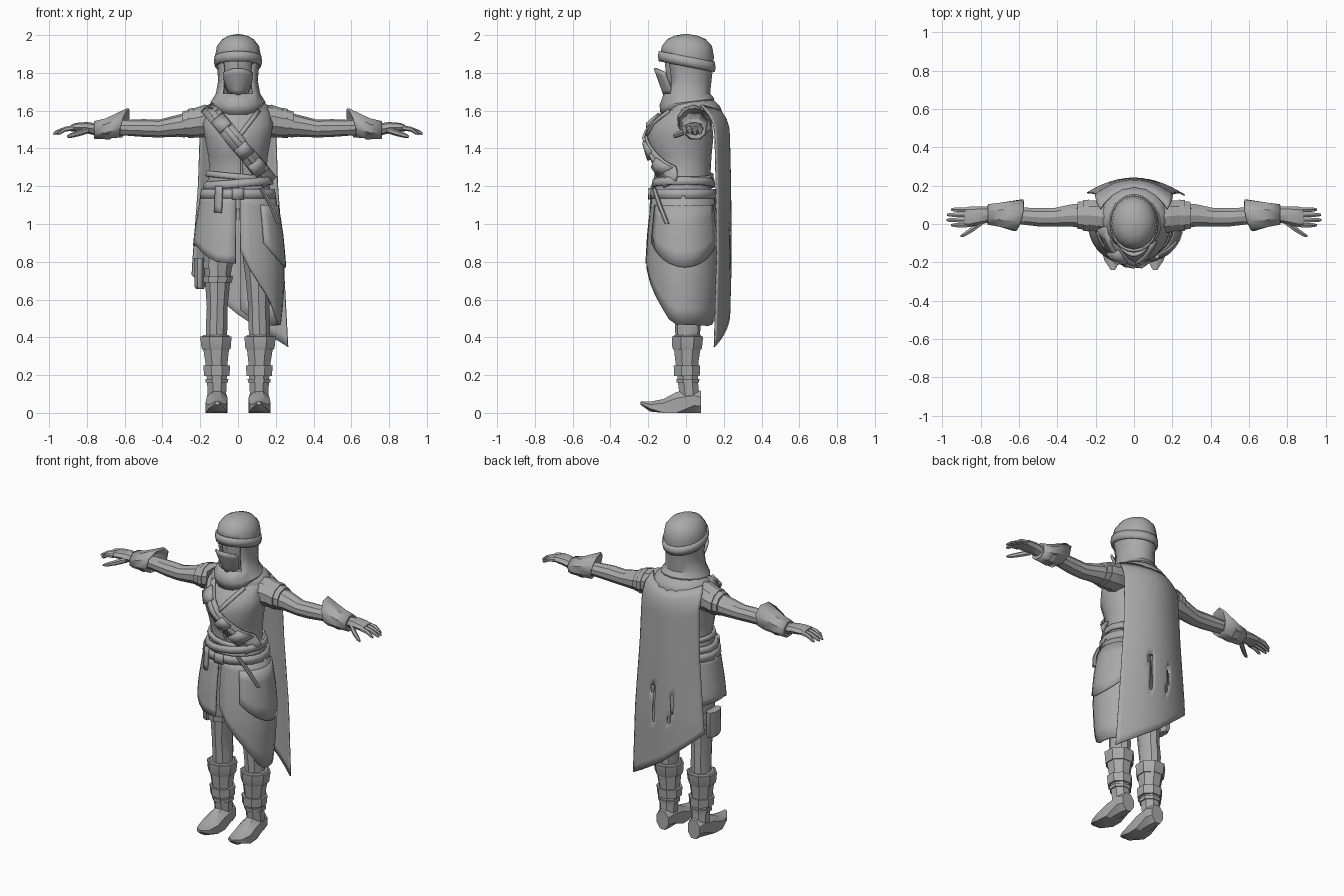
import bpy, bmesh, math

GREY = bpy.data.materials.new("cloth_grey")
GREY.diffuse_color = (0.40, 0.40, 0.40, 1)


def finish(name, bm, thick=0, mirror=False, angle=32):
    bmesh.ops.recalc_face_normals(bm, faces=bm.faces)
    me = bpy.data.meshes.new(name)
    bm.to_mesh(me)
    bm.free()
    me.materials.append(GREY)
    ob = bpy.data.objects.new(name, me)
    bpy.context.collection.objects.link(ob)
    if thick:
        m = ob.modifiers.new("thickness", "SOLIDIFY")
        m.thickness, m.offset = thick, 0
    if mirror:
        ob.modifiers.new("mirror", "MIRROR").use_mirror_merge = False
    bpy.ops.object.select_all(action="DESELECT")
    bpy.context.view_layer.objects.active = ob
    ob.select_set(True)
    bpy.ops.object.shade_smooth_by_angle(angle=math.radians(angle))
    return ob


def loft(name, rings, n=10, axis="z", fn=None, caps=True, cut=None, turn=0.0, **kw):
    """Rings of (position, centre a, centre b, radius a, radius b) along an axis."""
    bm = bmesh.new()
    rows = []
    for i, (p, a, b, ra, rb) in enumerate(rings):
        row = []
        for k in range(n):
            t = 2 * math.pi * (k + turn) / n - math.pi / 2
            u, v = a + ra * math.cos(t), b + rb * math.sin(t)
            co = {"x": (p, u, v), "y": (u, p, v), "z": (u, v, p)}[axis]
            row.append(bm.verts.new(fn(i, *co) if fn else co))
        rows.append(row)
    for r, s in zip(rows, rows[1:]):
        for k in range(n):
            bm.faces.new((r[k], r[(k + 1) % n], s[(k + 1) % n], s[k]))
    if caps:
        bm.faces.new(rows[0])
        bm.faces.new(rows[-1])
    if cut:
        gone = [f for f in bm.faces if cut(f.calc_center_median())]
        bmesh.ops.delete(bm, geom=gone, context="FACES")
    return finish(name, bm, **kw)


def sheet(name, fn, nu, nv, thick=0.012, cut=None, **kw):
    """Curved cloth panel: fn(u, v) gives a point for u, v in 0..1."""
    bm = bmesh.new()
    g = [[bm.verts.new(fn(i / nu, j / nv)) for i in range(nu + 1)] for j in range(nv + 1)]
    for j in range(nv):
        for i in range(nu):
            bm.faces.new((g[j][i], g[j][i + 1], g[j + 1][i + 1], g[j + 1][i]))
    if cut:
        gone = [f for f in bm.faces if cut(f.calc_center_median())]
        bmesh.ops.delete(bm, geom=gone, context="FACES")
    return finish(name, bm, thick=thick, **kw)


def lerp(table, x):
    """Piecewise linear lookup in rows sorted by their first value."""
    if x <= table[0][0]:
        return table[0][1:]
    for a, b in zip(table, table[1:]):
        if x <= b[0]:
            t = (x - a[0]) / (b[0] - a[0])
            return [p + (q - p) * t for p, q in zip(a[1:], b[1:])]
    return table[-1][1:]


# Torso: height, centre y, half width, half depth
TORSO = [(1.08, -.015, .185, .155), (1.2, -.015, .172, .15), (1.27, -.01, .152, .14),
         (1.36, -.02, .16, .155), (1.46, -.03, .178, .175), (1.53, -.02, .188, .158),
         (1.6, .015, .175, .125), (1.64, .02, .11, .09)]
loft("torso", [(z, 0, c, a, b) for z, c, a, b in TORSO], 18)


def chest(x, z, off=0.012):
    c, a, b = lerp(TORSO, z)
    return (x, c - off - b * math.sqrt(max(0.04, 1 - (x / a) ** 2)), z)


# Chest strap with its pouches, coat seam and lapels
def band(name, p, q, width, off, nu=10, thick=0.014):
    dx, dz = q[0] - p[0], q[1] - p[1]
    ln = math.hypot(dx, dz)

    def f(u, v):
        w = (v - .5) * width
        return chest(p[0] + dx * u - dz / ln * w, p[1] + dz * u + dx / ln * w, off)
    sheet(name, f, nu, 2, thick)


band("chest_strap", (-.16, 1.62), (.17, 1.22), .085, .012, 14)
band("chest_strap_trim", (-.15, 1.61), (.165, 1.23), .03, .022, 14)
for i, t in enumerate((.22, .58, .8)):
    x, z = -.16 + .33 * t, 1.62 - .4 * t
    band(f"strap_pouch_{i}", (x - .022, z + .026), (x + .022, z - .026), .075, .026, 2, .024)
band("coat_seam", (.02, 1.46), (.02, 1.21), .012, .004, 8, .008)
for s in (-1, 1):
    band("lapel", (s * .11, 1.6), (s * .01, 1.47), .022, .008, 4)

# Sash and belt
for name, z0, z1, g, tilt in (("sash_lower", 1.195, 1.235, .012, .08),
                              ("sash_upper", 1.235, 1.265, .008, -.1),
                              ("belt", 1.135, 1.185, .018, 0)):
    loft(name, [(z, 0, lerp(TORSO, z)[0], lerp(TORSO, z)[1] + g, lerp(TORSO, z)[2] + g)
                for z in (z0, z1)], 18, caps=False, thick=.014,
         fn=lambda i, x, y, z, t=tilt: (x, y, z + t * x))
band("belt_tail", (-.1, 1.2), (-.105, 1.06), .035, .035, 4)
band("belt_buckle", (-.03, 1.16), (.03, 1.16), .06, .026, 2)

# Split skirt: the two panels have different hems
SKIRT = [(.45, .215, .165), (.6, .232, .185), (.78, .238, .195), (.95, .222, .185), (1.15, .19, .162)]


def skirt(name, side, hem):
    def f(u, v):
        a = -88 + 176 * u
        low = lerp(hem, a)[0]
        z = 1.15 + (low - 1.15) * v
        rx, ry = lerp(SKIRT, z)
        t = math.radians(a)
        return (side * (rx * math.cos(t) + .004), -.015 + ry * math.sin(t), z)
    sheet(name, f, 14, 8)


skirt("skirt_long_panel", 1, [(-88, .86), (-72, .73), (-50, .62), (-20, .47), (60, .46), (90, .55)])
skirt("skirt_short_panel", -1, [(-88, .79), (-60, .8), (-20, .89), (30, .88), (90, .8)])


# Hip flap and hanging dagger
def flap(u, v):
    t = math.radians(-55 + 115 * u)
    low = .77 + .13 * abs(2 * u - 1) ** 2
    z = 1.1 + (low - 1.1) * v
    rx, ry = lerp(SKIRT, z)
    return ((rx + .012) * math.cos(t), -.015 + (ry + .012) * math.sin(t), z)


sheet("hip_flap", flap, 10, 4)
loft("dagger", [(1.0, .215, -.1, .013, .013), (1.1, .175, -.14, .014, .014),
                (1.19, .12, -.17, .012, .012)], 6)

# Cape: height, half width, depth; slanted and slit hem
CAPE = [(.34, .265, .225), (.8, .24, .238), (1.2, .21, .235), (1.5, .2, .228),
        (1.56, .2, .21), (1.61, .19, .175), (1.65, .16, .13)]


def cape(u, v):
    s = 2 * u - 1
    top = 1.63 - .03 * (1 - s * s)
    low = .52 - .17 * s + (.04 if s < 0 else 0) * -s
    z = top + (low - top) * v
    w, d = lerp(CAPE, z)
    return (s * w, d - .075 * s * s, z)


sheet("cape", cape, 26, 24, .008,
      cut=lambda c: .76 < c.z < .97 and (abs(c.x + .055) < .009 or abs(c.x - .07) < .009))

# Hood with a face opening, draped collar, cap band, face and mask
loft("hood", [(1.595, 0, .005, .125, .135), (1.645, 0, .005, .14, .14), (1.69, 0, .005, .112, .118),
              (1.76, 0, .01, .1, .12), (1.83, 0, .008, .106, .13), (1.885, 0, .005, .117, .138),
              (1.94, 0, .005, .107, .128), (1.975, 0, .003, .08, .098), (1.992, 0, 0, .048, .06),
              (2.0, 0, 0, .012, .015)], 16, thick=.01,
     fn=lambda i, x, y, z: (x, y, z + (.12 * y if i < 2 else 0)),
     cut=lambda c: c.y < -.03 and abs(c.x) < .065 and 1.68 < c.z < 1.87 or c.z < 1.6 and abs(c.x) < .01)
loft("cap_band", [(1.835, 0, .004, .116, .142), (1.86, 0, .004, .122, .147),
                  (1.887, 0, .004, .118, .142)], 20, caps=False, thick=.012,
     fn=lambda i, x, y, z: (x, y, z - .2 * y))
loft("face", [(1.68, 0, -.01, .05, .06), (1.75, 0, -.01, .08, .09), (1.83, 0, -.01, .085, .1),
              (1.89, 0, -.01, .08, .1)], 12)


def mask(u, v):
    s = 2 * u - 1
    w = .075 * math.sqrt(1 - .75 * (1 - v) ** 2)
    return (s * w, -.115 - .05 * v + .05 * s * s, 1.685 + .14 * v - .02 * v * s * s)


sheet("mask", mask, 8, 5)
loft("shoulder_drape", [(1.57, 0, .045, .19, .15), (1.62, 0, .035, .16, .14),
                        (1.665, 0, .02, .11, .11)], 18, caps=False, thick=.012,
     fn=lambda i, x, y, z: (x, y, z - (.35 * min(y, 0) * -1 if i == 0 else 0)))

# Arms: sleeve, shoulder cap and bands
loft("arm", [(.13, .03, 1.54, .08, .075), (.22, .04, 1.53, .072, .072), (.32, .045, 1.52, .062, .058),
             (.42, .035, 1.505, .05, .047), (.5, .035, 1.508, .05, .047), (.62, .045, 1.51, .045, .04),
             (.76, .05, 1.5, .04, .036)], 10, "x", mirror=True)
loft("shoulder_cap", [(.12, .035, 1.55, .085, .08), (.18, .04, 1.545, .088, .086), (.24, .045, 1.535, .08, .075),
                      (.295, .045, 1.527, .074, .068)], 10, "x", mirror=True)
loft("sleeve_band", [(.235, .044, 1.535, .087, .08), (.265, .045, 1.532, .084, .077)], 10, "x", mirror=True)

# Gauntlets: slanted flared cuff, wrist bands
loft("gauntlet_cuff", [(.6, .045, 1.535, .083, .076), (.7, .048, 1.505, .062, .052),
                       (.76, .05, 1.497, .052, .046)], 8, "x", caps=False, thick=.012, mirror=True, turn=.5,
     fn=lambda i, x, y, z: (x - (.22 * (y - .045) + .25 * (z - 1.535) if i == 0 else 0), y, z))
for x, r in ((.675, .066), (.735, .058)):
    loft("wrist_band", [(x, .048, 1.5, r, r * .88), (x + .028, .048, 1.498, r * .95, r * .84)],
         8, "x", mirror=True, turn=.5)

# Hands
loft("palm", [(.75, .05, 1.5, .04, .033), (.8, .045, 1.51, .047, .03), (.86, .037, 1.512, .053, .023),
              (.885, .035, 1.507, .05, .017)], 8, "x", mirror=True)
for i, tip in enumerate((.955, .978, .975, .955)):
    y = -.006 + .027 * i
    loft(f"finger_{i}", [(.87, y, 1.509, .014, .014), (.915, y, 1.502, .014, .013),
                         (tip - .015, y, 1.485, .011, .011), (tip, y, 1.478, .006, .006)], 6, "x", mirror=True)
loft("thumb", [(.79, .012, 1.498, .018, .018), (.84, -.025, 1.482, .018, .017),
               (.885, -.055, 1.468, .013, .013), (.905, -.064, 1.463, .006, .006)], 6, "x", mirror=True)

# Legs
loft("leg", [(.3, .115, .005, .055, .058), (.46, .113, .01, .06, .068), (.56, .11, 0, .058, .07),
             (.7, .108, 0, .07, .08), (.9, .102, 0, .09, .1), (1.1, .09, 0, .09, .12)], 10, mirror=True)

# Boots: shaft, bands, foot with a pointed toe
loft("boot_shaft", [(.06, .112, .02, .052, .055), (.17, .112, .01, .056, .058), (.27, .114, .005, .064, .066),
                    (.4, .117, .008, .083, .085), (.412, .117, .008, .074, .076)], 8, mirror=True, turn=.5)
loft("boot_fold", [(.335, .116, .006, .08, .08), (.345, .116, .006, .084, .085),
                   (.405, .117, .008, .09, .09)], 8, mirror=True, turn=.5)
loft("ankle_band", [(.195, .112, .005, .072, .073), (.25, .113, .005, .077, .076)], 8, mirror=True, turn=.5)
loft("ankle_strap", [(.16, .112, .01, .064, .064), (.18, .112, .01, .066, .066)], 8, mirror=True, turn=.5)
loft("boot_foot", [(.08, .11, .06, .045, .06), (.04, .11, .065, .057, .07), (-.05, .112, .055, .06, .06),
                   (-.12, .115, .036, .062, .04), (-.19, .113, .033, .045, .028),
                   (-.24, .11, .052, .012, .01)], 8, "y", mirror=True, turn=.5,
     fn=lambda i, x, y, z: (x, y, z if z > .035 or i > 3 else 0.0))

# Thigh straps and side pouch on the short side
for z in (.69, .765):
    loft("thigh_strap", [(z, -.108, 0, .08, .09), (z + .035, -.106, 0, .083, .093)], 10)
loft("thigh_pouch", [(.655, -.2, .01, .022, .05), (.67, -.203, .01, .03, .06),
                     (.82, -.203, .01, .032, .062)], 8, turn=.5)
